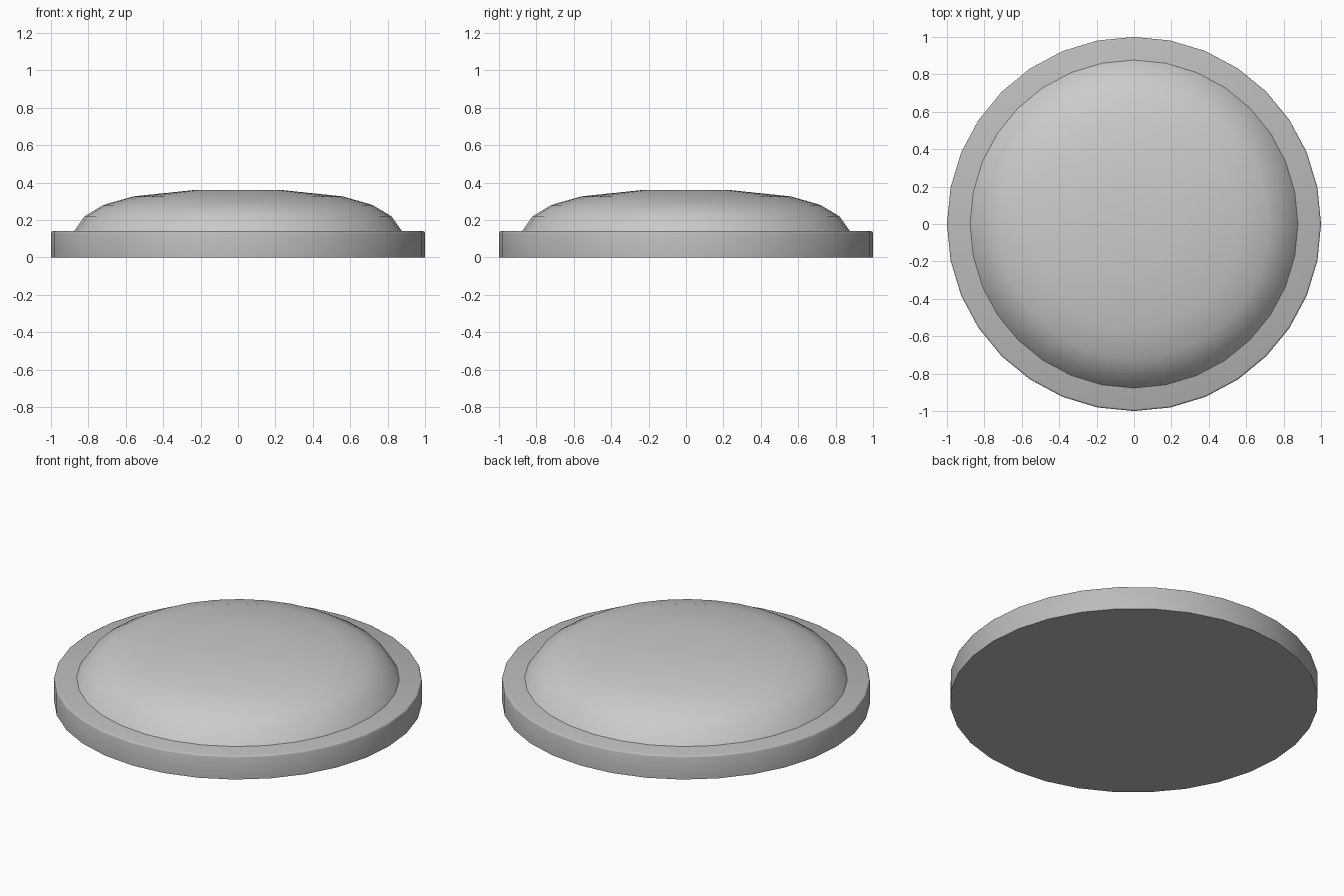
import bpy, bmesh, math

if "Cube" in bpy.data.objects:
    bpy.data.objects.remove(bpy.data.objects["Cube"])

SIDES = 32


def lathe(name, profile, grey, angle):
    """Turn (radius, height) points round z, closing both ends with flat caps."""
    bm = bmesh.new()
    rings = []
    for r, z in profile:
        rings.append([bm.verts.new((r * math.cos(2 * math.pi * i / SIDES),
                                    r * math.sin(2 * math.pi * i / SIDES), z))
                      for i in range(SIDES)])
    for low, high in zip(rings, rings[1:]):
        for i in range(SIDES):
            j = (i + 1) % SIDES
            bm.faces.new((low[i], low[j], high[j], high[i]))
    bm.faces.new(rings[0][::-1])
    bm.faces.new(rings[-1])
    mesh = bpy.data.meshes.new(name)
    bm.to_mesh(mesh)
    bm.free()
    obj = bpy.data.objects.new(name, mesh)
    bpy.context.collection.objects.link(obj)
    mat = bpy.data.materials.new(name + "_grey")
    mat.diffuse_color = (grey, grey, grey, 1)
    mat.use_nodes = True
    mat.node_tree.nodes["Principled BSDF"].inputs["Base Color"].default_value = mat.diffuse_color
    mesh.materials.append(mat)
    bpy.ops.object.select_all(action='DESELECT')
    obj.select_set(True)
    bpy.context.view_layer.objects.active = obj
    bpy.ops.object.shade_smooth_by_angle(angle=math.radians(angle))
    return obj


# Round base disc with a small softened top edge
lathe("base_disc", [(1.0, 0), (1.0, 0.13), (0.997, 0.137), (0.99, 0.14)], 0.5, 50)

# Shallow domed cap sitting on the base
lathe("dome", [(0.88, 0.135), (0.82, 0.22), (0.72, 0.28),
               (0.56, 0.326), (0.235, 0.36)], 0.8, 50)
